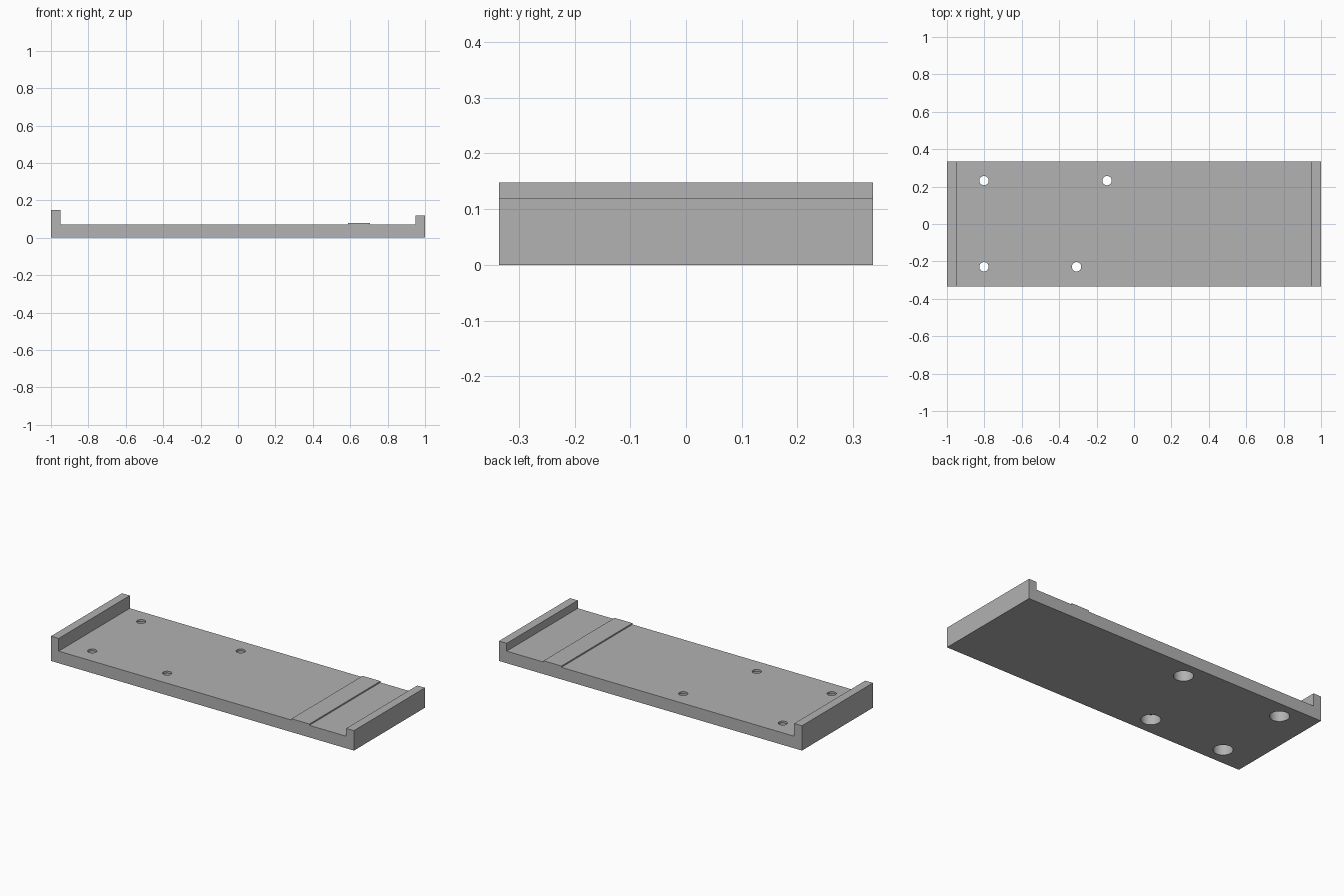
import bpy, bmesh, math
from mathutils import Matrix

cube = bpy.data.objects.get("Cube")
if cube:
    bpy.data.objects.remove(cube, do_unlink=True)

HALF = 0.335      # half the plate width
FLOOR = 0.072     # top of the plate

grey = bpy.data.materials.new("plain_grey")
grey.use_nodes = True
colour = (0.445, 0.445, 0.445, 1)
grey.diffuse_color = colour
grey.node_tree.nodes["Principled BSDF"].inputs["Base Color"].default_value = colour


def make_object(name, bm):
    bmesh.ops.recalc_face_normals(bm, faces=bm.faces)
    mesh = bpy.data.meshes.new(name)
    bm.to_mesh(mesh)
    bm.free()
    mesh.materials.append(grey)
    obj = bpy.data.objects.new(name, mesh)
    bpy.context.collection.objects.link(obj)
    return obj


def drill(target, centre, radius, depth, axis):
    """Cut a round hole centred on a point, along X or Z."""
    bm = bmesh.new()
    bmesh.ops.create_cone(bm, cap_ends=True, segments=40,
                          radius1=radius, radius2=radius, depth=depth)
    turn = Matrix.Rotation(math.pi / 2, 4, "Y") if axis == "X" else Matrix()
    bm.transform(Matrix.Translation(centre) @ turn)
    cutter = make_object("hole_cutter", bm)
    cutter.hide_render = True
    mod = target.modifiers.new("hole", "BOOLEAN")
    mod.operation, mod.solver, mod.object = "DIFFERENCE", "EXACT", cutter
    bpy.context.view_layer.objects.active = target
    bpy.ops.object.modifier_apply(modifier=mod.name)
    bpy.data.objects.remove(cutter, do_unlink=True)


# Base plate with its two end walls and raised pad, as one side profile
profile = [(-1, 0), (1, 0), (1, 0.119), (0.949, 0.119), (0.949, FLOOR),
           (0.706, FLOOR), (0.706, 0.08), (0.588, 0.08), (0.588, FLOOR),
           (-0.949, FLOOR), (-0.949, 0.148), (-1, 0.148)]
bm = bmesh.new()
side = bm.faces.new([bm.verts.new((x, -HALF, z)) for x, z in profile])
extruded = bmesh.ops.extrude_face_region(bm, geom=[side])["geom"]
bmesh.ops.translate(bm, vec=(0, 2 * HALF, 0),
                    verts=[v for v in extruded if isinstance(v, bmesh.types.BMVert)])
plate = make_object("base_plate", bm)

# Mounting holes, widened from below
for x, y in [(-0.802, 0.232), (-0.144, 0.232), (-0.802, -0.229), (-0.307, -0.229)]:
    drill(plate, (x, y, 0.01), 0.053, 0.1, "Z")
    drill(plate, (x, y, 0.06), 0.025, 0.2, "Z")

# Holes through the tall wall and blind holes into the low end
for sign in (-1, 1):
    drill(plate, (-1, sign * 0.165, 0.102), 0.0185, 0.2, "X")
    drill(plate, (0.96, sign * 0.171, 0.0527), 0.0185, 0.28, "X")

# Smooth hole walls, sharp edges elsewhere
bpy.ops.object.select_all(action="DESELECT")
plate.select_set(True)
bpy.context.view_layer.objects.active = plate
bpy.ops.object.shade_smooth_by_angle(angle=math.radians(30))
